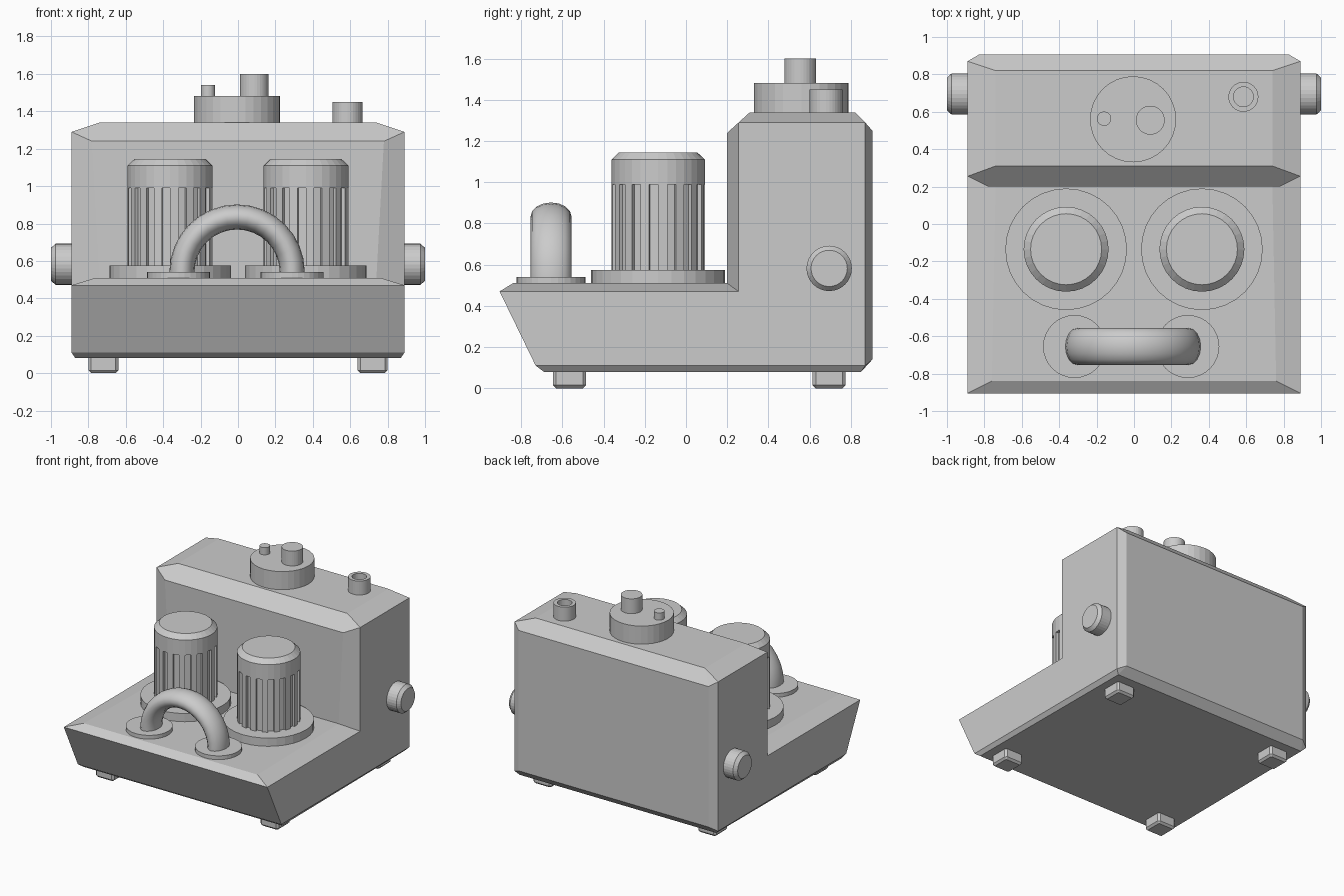
import bpy, bmesh, math
from mathutils import Matrix

if "Cube" in bpy.data.objects:
    bpy.data.objects.remove(bpy.data.objects["Cube"])


def make_object(name, verts, faces):
    mesh = bpy.data.meshes.new(name)
    mesh.from_pydata(verts, [], faces)
    bm = bmesh.new()
    bm.from_mesh(mesh)
    bmesh.ops.recalc_face_normals(bm, faces=bm.faces)
    bm.to_mesh(mesh)
    bm.free()
    obj = bpy.data.objects.new(name, mesh)
    bpy.context.collection.objects.link(obj)
    return obj


def loft(name, rings):
    """Skin equal-sized rings of points and cap both ends."""
    n = len(rings[0])
    verts = [p for ring in rings for p in ring]
    faces = [(k * n + i, k * n + (i + 1) % n, (k + 1) * n + (i + 1) % n, (k + 1) * n + i)
             for k in range(len(rings) - 1) for i in range(n)]
    faces.append(tuple(range(n)))
    faces.append(tuple(range(len(verts) - n, len(verts))))
    return make_object(name, verts, faces)


def lathe(name, x, y, profile, sides=32):
    """Round part from (radius, z) pairs about a vertical axis."""
    def ring(r, z):
        return [(x + r * math.cos(2 * math.pi * i / sides),
                 y + r * math.sin(2 * math.pi * i / sides), z) for i in range(sides)]
    return loft(name, [ring(r, z) for r, z in profile])


# Body: side outline plus an inner outline whose edges are chamfered
inner = [(0.76, -0.84, 0.51), (0.74, 0.20, 0.51), (0.78, 0.20, 1.24),
         (0.74, 0.31, 1.34), (0.74, 0.82, 1.34), (0.83, 0.905, 1.25),
         (0.83, 0.905, 0.14), (0.86, 0.85, 0.08), (0.87, -0.69, 0.08)]
outer = [(-0.905, 0.47), (0.255, 0.47), (0.255, 1.29),
         (0.87, 1.29), (0.87, 0.11), (-0.73, 0.11)]
half = inner + [(0.89, y, z) for y, z in outer]
n = len(half)
verts = half + [(-x, y, z) for x, y, z in half]
S = 9  # index of the first outer point
side_faces = [(0, 1, S + 1, S), (1, 2, S + 2, S + 1), (2, 3, S + 2),
              (3, 4, S + 3, S + 2), (4, 5, S + 3), (5, 6, S + 4, S + 3),
              (6, 7, S + 4), (7, 8, S + 5, S + 4), tuple(range(S, S + 6))]
faces = side_faces + [tuple(i + n for i in f) for f in side_faces]
loop = list(range(9)) + [S + 5, S]
faces += [(a, b, b + n, a + n) for a, b in zip(loop, loop[1:] + loop[:1])]
make_object("body", verts, faces)

# Feet
for sx in (-1, 1):
    for y, label in ((-0.565, "front"), (0.695, "back")):
        h, b = 0.08, 0.015

        def square(s, z, c):
            return [(sx * 0.72 + px, y + py, z) for px, py in
                    ((s, s - c), (s - c, s), (c - s, s), (-s, s - c),
                     (-s, c - s), (c - s, -s), (s - c, -s), (s, c - s))]
        loft(label + "_foot", [square(h - b, 0, 0.006), square(h, b, b), square(h, 0.1, b)])

# Fluted canisters on round bases
for sx in (-1, 1):
    cx, cy = sx * 0.363, -0.135
    lathe("canister_base", cx, cy, [(0.325, 0.50), (0.325, 0.575)])
    lathe("canister_cap", cx, cy, [(0.227, 0.99), (0.227, 1.11), (0.19, 1.145)])
    flutes = []
    for i in range(16):
        for k, r in ((0, 0.207), (0, 0.227), (1, 0.227), (1, 0.207)):
            a = (2 * i + k) * math.pi / 16
            flutes.append((r * math.cos(a), r * math.sin(a)))
    loft("canister_ribs", [[(cx + px, cy + py, z) for px, py in flutes] for z in (0.57, 0.99)])

# Arched pipe with an oval section, and its two flanges
hx, hy, hz, R = -0.005, -0.655, 0.54, 0.295
stations = [(0, 0.505)] + [(math.pi * i / 16, hz) for i in range(17)] + [(math.pi, 0.505)]
rings = []
for a, base in stations:
    ring = []
    for j in range(16):
        t = 2 * math.pi * j / 16
        rad = R + 0.067 * math.cos(t)
        ring.append((hx + rad * math.cos(a), hy + 0.099 * math.sin(t), base + rad * math.sin(a)))
    rings.append(ring)
pipe = loft("arched_pipe", rings)
for p in pipe.data.polygons:
    p.use_smooth = len(p.vertices) == 4
for fx in (-0.318, 0.288):
    lathe("pipe_flange", fx, hy, [(0.168, 0.50), (0.168, 0.54)])

# Round platform and pegs on top
lathe("top_platform", -0.005, 0.56, [(0.23, 1.33), (0.23, 1.483)])
lathe("large_peg", 0.087, 0.555, [(0.077, 1.47), (0.077, 1.60)])
lathe("small_peg", -0.16, 0.563, [(0.038, 1.47), (0.038, 1.54)])
lathe("open_spout", 0.585, 0.68, [(0.08, 1.33), (0.08, 1.45), (0.053, 1.45), (0.053, 1.40)])

# Side knobs
for sx in (-1, 1):
    knob = lathe("side_knob", 0, 0, [(0.11, 0.87), (0.11, 0.975), (0.088, 1.0)])
    knob.data.transform(Matrix.Translation((0, 0.695, 0.582)) @ Matrix.Rotation(sx * math.pi / 2, 4, 'Y'))
